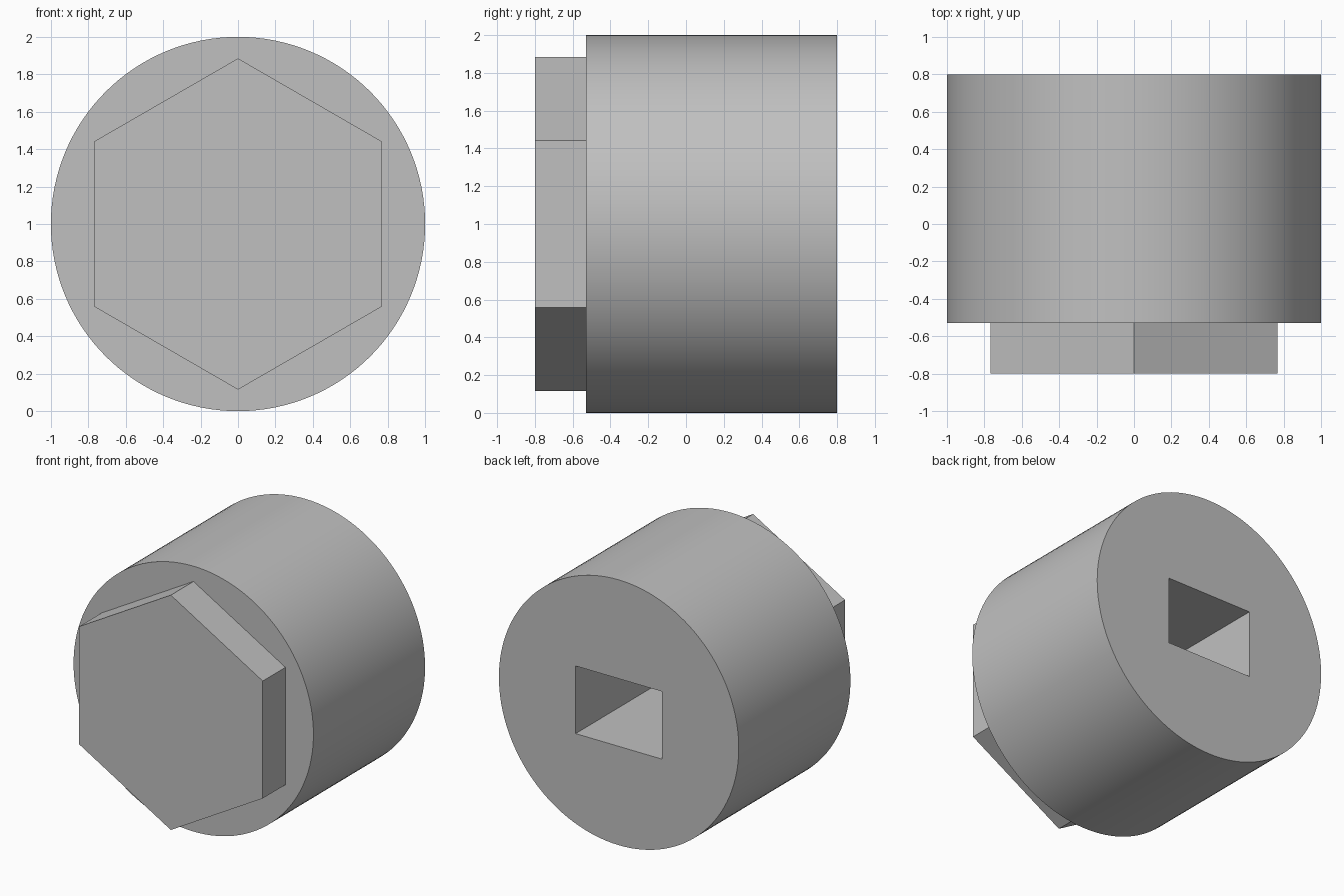
import bpy
import math

old = bpy.data.objects.get("Cube")
if old:
    bpy.data.objects.remove(old, do_unlink=True)

FRONT, SHOULDER, BACK = -0.8, -0.53, 0.8

# Plain grey metal
metal = bpy.data.materials.new("grey_metal")
metal.use_nodes = True
colour = (0.53, 0.53, 0.53, 1)
metal.diffuse_color = colour
metal.node_tree.nodes["Principled BSDF"].inputs["Base Color"].default_value = colour


def prism(name, sides, radius, y0, y1, spin=0.0):
    """Regular prism lying along y, centred at z = 1."""
    bpy.ops.mesh.primitive_cylinder_add(
        vertices=sides, radius=radius, depth=y1 - y0,
        location=(0, (y0 + y1) / 2, 1), rotation=(math.pi / 2, 0, spin * 0))
    obj = bpy.context.object
    obj.name = name
    obj.data.materials.append(metal)
    bpy.ops.object.transform_apply(location=True, rotation=True, scale=True)
    return obj


def combine(target, other, operation):
    """Apply a boolean and discard the helper solid."""
    mod = target.modifiers.new(operation.lower(), "BOOLEAN")
    mod.operation = operation
    mod.solver = "EXACT"
    mod.object = other
    bpy.context.view_layer.objects.active = target
    bpy.ops.object.modifier_apply(modifier=mod.name)
    bpy.data.objects.remove(other, do_unlink=True)


# Round body with a pointed-up hexagonal head on its front
body = prism("socket_body", 128, 1.0, SHOULDER, BACK)
head = prism("hex_head", 6, 0.885, FRONT, SHOULDER + 0.1)
combine(body, head, "UNION")

# Rectangular drive hole in the back, reaching the head
depth = BACK - SHOULDER
bpy.ops.mesh.primitive_cube_add(size=1, location=(0, SHOULDER + depth / 2 + 0.1, 1))
cutter = bpy.context.object
cutter.name = "drive_hole_cutter"
cutter.hide_render = True
cutter.scale = (0.72, depth + 0.2, 0.51)
cutter.data.materials.append(metal)
bpy.ops.object.transform_apply(location=True, rotation=True, scale=True)
combine(body, cutter, "DIFFERENCE")

# Smooth round wall, crisp edges elsewhere
bpy.ops.object.select_all(action="DESELECT")
body.select_set(True)
bpy.context.view_layer.objects.active = body
bpy.ops.object.shade_smooth_by_angle(angle=math.radians(30))
